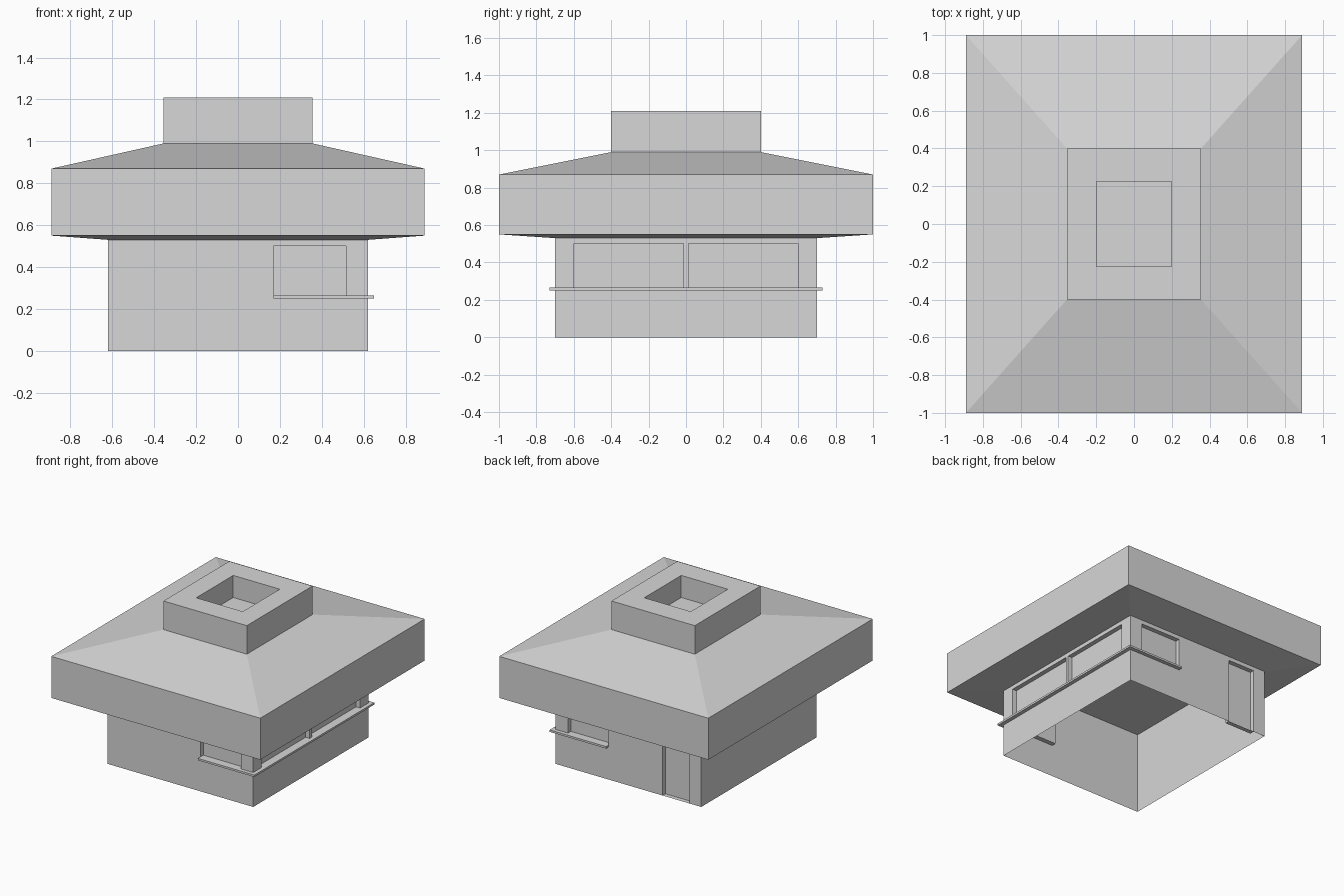
import bpy
import bmesh

default_cube = bpy.data.objects.get("Cube")
if default_cube:
    bpy.data.objects.remove(default_cube, do_unlink=True)

HALF_X, HALF_Y = 0.62, 0.70      # wall footprint
WALL_TOP = 0.53
RECESS = 0.035

GREY = (0.68, 0.68, 0.68, 1)
plaster = bpy.data.materials.new("light grey")
plaster.use_nodes = True
plaster.diffuse_color = GREY
for node in plaster.node_tree.nodes:
    if node.type == "BSDF_PRINCIPLED":
        node.inputs["Base Color"].default_value = GREY


def finish(name, bm):
    bmesh.ops.remove_doubles(bm, verts=bm.verts[:], dist=0.0001)
    mesh = bpy.data.meshes.new(name)
    bm.to_mesh(mesh)
    bm.free()
    mesh.materials.append(plaster)
    obj = bpy.data.objects.new(name, mesh)
    bpy.context.scene.collection.objects.link(obj)
    return obj


def wall(name, axis, side, openings=()):
    """Single wall panel; each opening (u0, u1, z0, z1) is a recessed pane."""
    bm = bmesh.new()
    half = HALF_X if axis == "y" else HALF_Y
    flip = (side > 0) == (axis == "y")

    def point(u, z, depth):
        if axis == "y":
            return (u, side * (HALF_Y - depth), z)
        return (side * (HALF_X - depth), u, z)

    def quad(points):
        verts = [bm.verts.new(point(*p)) for p in points]
        bm.faces.new(verts[::-1] if flip else verts)

    us = sorted({-half, half, *(u for o in openings for u in o[:2])})
    zs = sorted({0, WALL_TOP, *(z for o in openings for z in o[2:])})
    for u0, u1 in zip(us, us[1:]):
        for z0, z1 in zip(zs, zs[1:]):
            u, z = (u0 + u1) / 2, (z0 + z1) / 2
            inside = any(o[0] < u < o[1] and o[2] < z < o[3] for o in openings)
            d = RECESS if inside else 0
            quad([(u0, z0, d), (u1, z0, d), (u1, z1, d), (u0, z1, d)])
    # Reveals around each opening
    for u0, u1, z0, z1 in openings:
        ring = [(u0, z0), (u1, z0), (u1, z1), (u0, z1)]
        for a, b in zip(ring, ring[1:] + ring[:1]):
            quad([(*a, 0), (*b, 0), (*b, RECESS), (*a, RECESS)])
    return finish(name, bm)


def loft(name, levels, cap_start=False, cap_end=False):
    """Join rectangular rings given as (half x, half y, z)."""
    bm = bmesh.new()
    rings = [[bm.verts.new((sx * x, sy * y, z))
              for sx, sy in ((-1, -1), (1, -1), (1, 1), (-1, 1))]
             for x, y, z in levels]
    for low, high in zip(rings, rings[1:]):
        for i in range(4):
            j = (i + 1) % 4
            bm.faces.new((low[i], low[j], high[j], high[i]))
    if cap_start:
        bm.faces.new(rings[0][::-1])
    if cap_end:
        bm.faces.new(rings[-1])
    return finish(name, bm)


# Walls with recessed windows and a back door
SILL, HEAD = 0.265, 0.50
end_window = (0.17, 0.515, SILL, HEAD)
back_door = (-0.52, -0.29, 0, HEAD)
wall("front_wall", "y", -1, [end_window])
wall("back_wall", "y", 1, [end_window, back_door])
wall("left_wall", "x", 1, [(-0.60, -0.013, SILL, HEAD), (0.013, 0.60, SILL, HEAD)])
wall("right_wall", "x", -1)

# Window ledge wrapping three sides
bm = bmesh.new()
half_outline = [(0.585, -0.665), (0.17, -0.665), (0.17, -0.73), (0.65, -0.73)]
outline = half_outline + [(x, -y) for x, y in reversed(half_outline)]
base = bm.faces.new([bm.verts.new((x, y, 0.25)) for x, y in outline])
top = bmesh.ops.extrude_face_region(bm, geom=[base], use_keep_orig=True)
bmesh.ops.translate(bm, vec=(0, 0, SILL - 0.25),
                    verts=[v for v in top["geom"] if isinstance(v, bmesh.types.BMVert)])
bmesh.ops.recalc_face_normals(bm, faces=bm.faces[:])
finish("window_ledge", bm)

# Overhanging hipped roof with its ceiling
loft("roof", [(HALF_X, HALF_Y, 0.63), (HALF_X, HALF_Y, WALL_TOP), (0.89, 1.0, 0.55),
              (0.89, 1.0, 0.87), (0.355, 0.40, 0.99)], cap_start=True)

# Roof vent with a square pit
loft("roof_vent", [(0.355, 0.40, 0.99), (0.355, 0.40, 1.21),
                   (0.198, 0.225, 1.21), (0.198, 0.225, 1.04)], cap_end=True)
